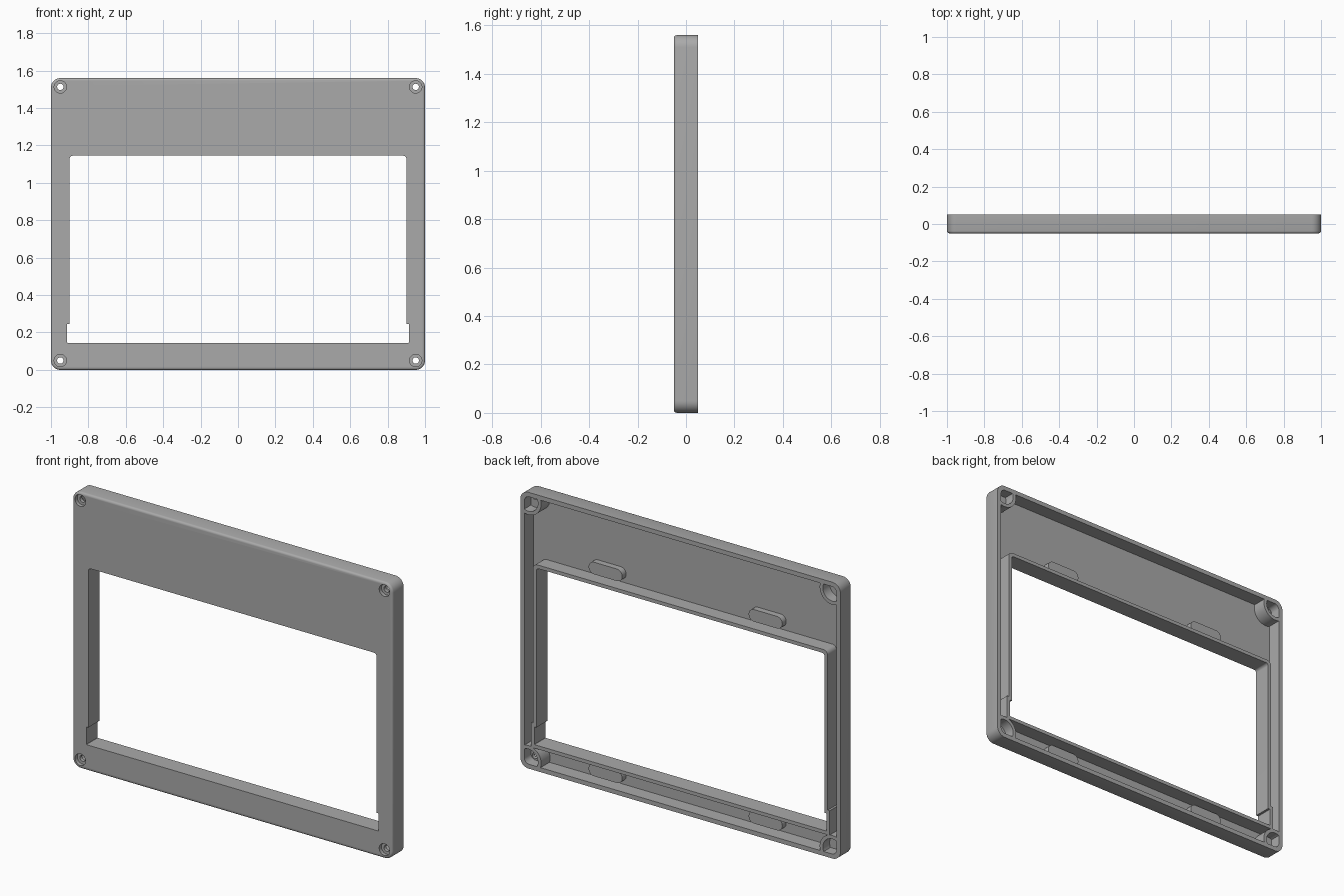
import bpy, bmesh, math

cube = bpy.data.objects.get("Cube")
if cube:
    bpy.data.objects.remove(cube, do_unlink=True)

FRONT, BACK, BEYOND = -0.05, 0.05, 0.2
FLOOR = -0.03
HEIGHT = 1.56
WALL = 0.025

grey = bpy.data.materials.new("plain grey")
grey.use_nodes = True
colour = (0.4, 0.4, 0.4, 1)
grey.diffuse_color = colour
grey.node_tree.nodes["Principled BSDF"].inputs["Base Color"].default_value = colour


def rounded_rect(x0, x1, z0, z1, radius, steps=8):
    """Outline of a rectangle in the xz plane with round corners."""
    points = []
    corners = [(x1, z1, -1, -1), (x0, z1, 1, -1), (x0, z0, 1, 1), (x1, z0, -1, 1)]
    for i, (x, z, sx, sz) in enumerate(corners):
        for s in range(steps + 1):
            a = (i + s / steps) * math.pi / 2
            points.append((x + sx * radius + radius * math.cos(a),
                           z + sz * radius + radius * math.sin(a)))
    return points


def circle(x, z, radius, steps=40):
    return [(x + radius * math.cos(2 * math.pi * i / steps),
             z + radius * math.sin(2 * math.pi * i / steps)) for i in range(steps)]


def prism(name, outline, y0, y1, edge_round=0):
    """Extrude an outline from y0 back to y1, optionally rounding the front rim."""
    bm = bmesh.new()
    face = bm.faces.new([bm.verts.new((x, y0, z)) for x, z in outline])
    rim = list(face.edges)
    geom = bmesh.ops.extrude_face_region(bm, geom=[face], use_keep_orig=True)["geom"]
    for v in geom:
        if isinstance(v, bmesh.types.BMVert):
            v.co.y = y1
    if edge_round:
        bmesh.ops.bevel(bm, geom=rim, offset=edge_round, segments=3,
                        profile=0.5, affect='EDGES')
    bmesh.ops.remove_doubles(bm, verts=bm.verts, dist=1e-5)
    bmesh.ops.recalc_face_normals(bm, faces=bm.faces)
    mesh = bpy.data.meshes.new(name)
    bm.to_mesh(mesh)
    bm.free()
    mesh.materials.append(grey)
    obj = bpy.data.objects.new(name, mesh)
    bpy.context.collection.objects.link(obj)
    return obj


def combine(target, tool, operation='DIFFERENCE'):
    """Apply a boolean and discard the tool."""
    mod = target.modifiers.new("combine", 'BOOLEAN')
    mod.operation, mod.solver, mod.object = operation, 'EXACT', tool
    bpy.context.view_layer.objects.active = target
    bpy.ops.object.modifier_apply(modifier=mod.name)
    bpy.data.objects.remove(tool, do_unlink=True)


def window(grow, y0, y1):
    """Window opening with a wider stretch at the bottom of both jambs."""
    body = prism("window", rounded_rect(-0.9 - grow, 0.9 + grow, 0.145 - grow,
                                        1.145 + grow, 0.016 + grow / 2), y0, y1)
    notch = prism("notch", rounded_rect(-0.913 - grow, 0.913 + grow, 0.145 - grow,
                                        0.245 + grow, 0.001, 1), y0, y1)
    combine(body, notch, 'UNION')
    return body


def inner_space(y0):
    return prism("inner_space", rounded_rect(-1 + WALL, 1 - WALL, WALL,
                                             HEIGHT - WALL, 0.03), y0, BEYOND)


screws = [(x, z) for x in (-0.95, 0.95) for z in (0.05, HEIGHT - 0.047)]

# Outer body with softened front rim
frame = prism("bezel_frame", rounded_rect(-1, 1, 0, HEIGHT, 0.05), FRONT, BACK, 0.012)

# Rear cavity, leaving the window wall, corner bosses and pads standing
cavity = inner_space(FLOOR)
combine(cavity, window(0.02, -0.1, 0.3))
for x, z in screws:
    combine(cavity, prism("boss", circle(x, z, 0.08), -0.1, 0.3))
for x in (-0.5, 0.5):
    for z in (0.075, 1.215):
        combine(cavity, prism("pad", rounded_rect(x - 0.105, x + 0.105, z - 0.034,
                                                  z + 0.034, 0.0335), -0.1, 0.005))
combine(frame, cavity)

# Window opening
combine(frame, window(0, -0.1, 0.3))

# Hollow bosses, screw holes and front counterbores
for x, z in screws:
    bore = prism("bore", circle(x, z, 0.06), -0.01, 0.15)
    combine(bore, inner_space(-0.1), 'INTERSECT')
    combine(frame, bore)
    combine(frame, prism("hole", circle(x, z, 0.017), -0.1, 0.1))
    combine(frame, prism("counterbore", circle(x, z, 0.033), -0.1, -0.03))

bpy.ops.object.select_all(action='DESELECT')
frame.select_set(True)
bpy.context.view_layer.objects.active = frame
bpy.ops.object.shade_smooth_by_angle(angle=math.radians(35))
